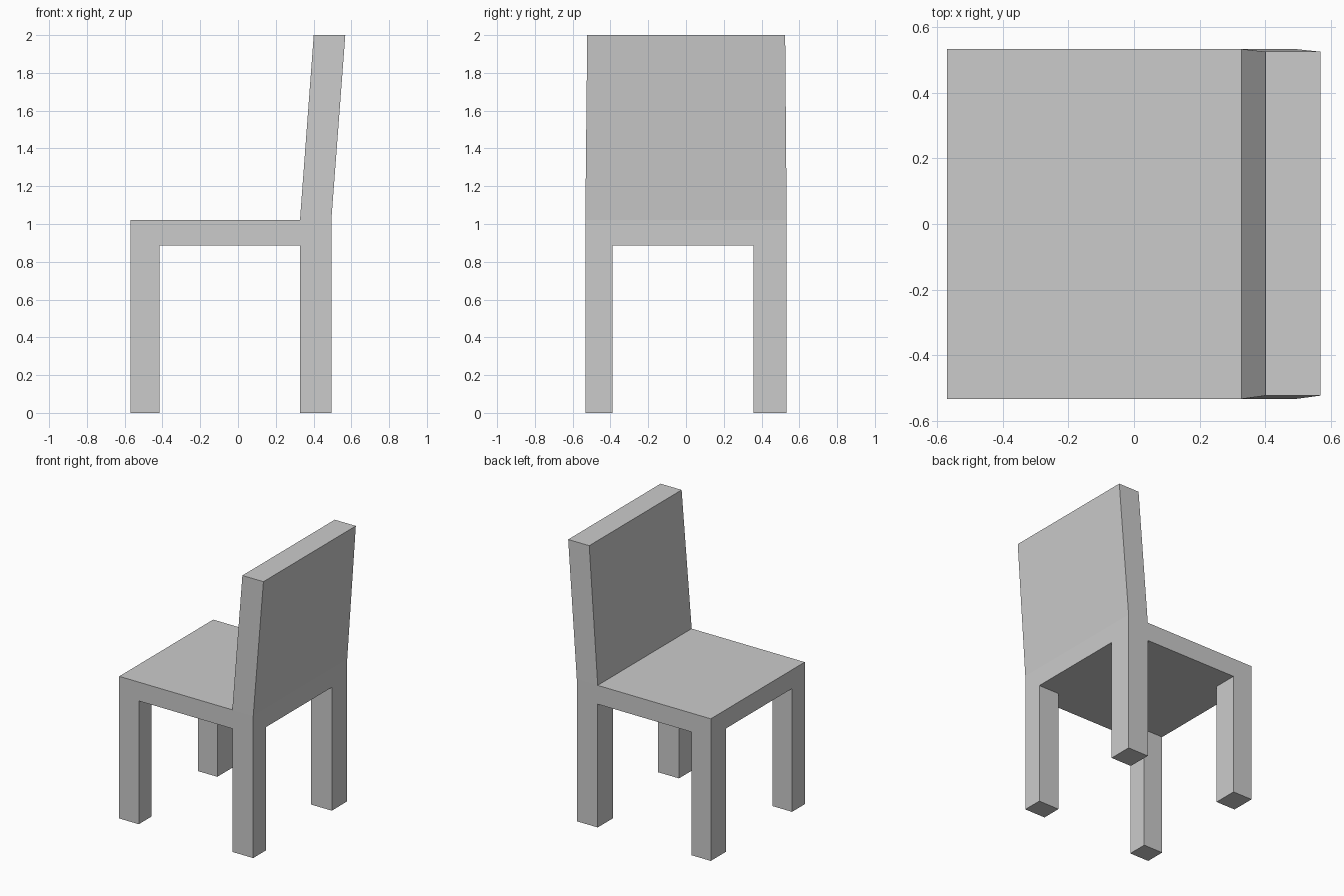
import bpy

if "Cube" in bpy.data.objects:
    bpy.data.objects.remove(bpy.data.objects["Cube"])

X0, X1 = -0.57, 0.494      # front and back edges of the seat
Y0, Y1 = -0.533, 0.533
SEAT_BOTTOM, SEAT_TOP = 0.885, 1.02
FRONT_LEG_X = (X0, -0.415)
BACK_X = (0.328, X1)       # shared by back legs and foot of backrest


def block(name, z0, z1, lower, upper=None):
    """Box between two rectangles (x0, x1, y0, y1), which may differ for lean and taper."""
    verts = []
    for z, (x0, x1, y0, y1) in ((z0, lower), (z1, upper or lower)):
        verts += [(x0, y0, z), (x1, y0, z), (x1, y1, z), (x0, y1, z)]
    faces = [(3, 2, 1, 0), (4, 5, 6, 7)]
    faces += [(i, (i + 1) % 4, (i + 1) % 4 + 4, i + 4) for i in range(4)]
    mesh = bpy.data.meshes.new(name)
    mesh.from_pydata(verts, [], faces)
    obj = bpy.data.objects.new(name, mesh)
    bpy.context.collection.objects.link(obj)
    return obj


# Seat slab
block("seat", SEAT_BOTTOM, SEAT_TOP, (X0, X1, Y0, Y1))

# Four legs, slightly thicker on the +y side
for end, xs in (("front", FRONT_LEG_X), ("back", BACK_X)):
    for side, ys in (("right", (Y0, -0.389)), ("left", (0.358, Y1))):
        block(f"{end}_{side}_leg", 0, SEAT_BOTTOM, xs + ys)

# Backrest, leaning back and narrowing a little to the top
block("backrest", SEAT_TOP, 2.0, BACK_X + (Y0, Y1), (0.401, 0.568, -0.523, 0.525))
